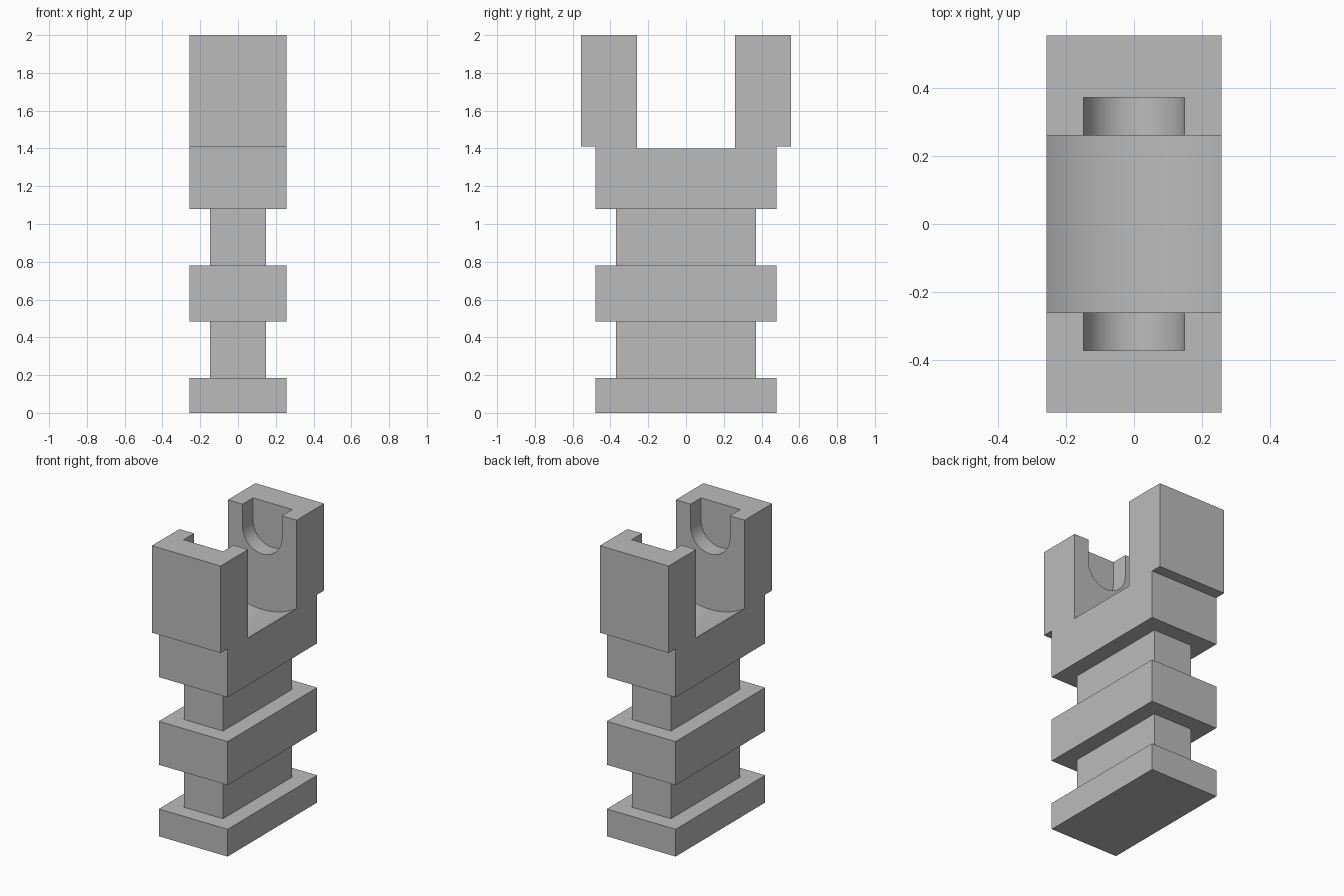
import bpy, bmesh, math
from mathutils import Vector

cube = bpy.data.objects.get("Cube")
if cube:
    bpy.data.objects.remove(cube, do_unlink=True)

grey = bpy.data.materials.new("plain_grey")
grey.use_nodes = True
colour = (0.5, 0.5, 0.5, 1)
grey.diffuse_color = colour
grey.node_tree.nodes["Principled BSDF"].inputs["Base Color"].default_value = colour

HALF_W = 0.258      # half width of the wide blocks
GAP = 0.26          # half length of the opening
TOP = 2.0


def extrude(name, outline, direction):
    """Make a solid from a flat outline swept along a direction."""
    bm = bmesh.new()
    face = bm.faces.new([bm.verts.new(p) for p in outline])
    swept = bmesh.ops.extrude_face_region(bm, geom=[face])["geom"]
    bmesh.ops.translate(bm, vec=Vector(direction),
                        verts=[v for v in swept if isinstance(v, bmesh.types.BMVert)])
    bmesh.ops.recalc_face_normals(bm, faces=bm.faces)
    mesh = bpy.data.meshes.new(name)
    bm.to_mesh(mesh)
    bm.free()
    mesh.materials.append(grey)
    obj = bpy.data.objects.new(name, mesh)
    bpy.context.collection.objects.link(obj)
    return obj


def block(name, half_x, half_y, z0, z1):
    outline = [(sx * half_x, sy * half_y, z0)
               for sx, sy in ((-1, -1), (1, -1), (1, 1), (-1, 1))]
    return extrude(name, outline, (0, 0, z1 - z0))


def arc(cx, cz, radius, start, end, y, steps=32):
    angles = [start + (end - start) * i / steps for i in range(steps + 1)]
    return [(cx + radius * math.cos(a), y, cz + radius * math.sin(a)) for a in angles]


# Stepped column: foot, neck, collar, neck
block("foot", HALF_W, 0.48, 0, 0.185)
block("lower_neck", 0.147, 0.37, 0.185, 0.485)
block("collar", HALF_W, 0.48, 0.485, 0.78)
block("upper_neck", 0.147, 0.37, 0.78, 1.08)

# Fork: one solid, its arms stepping out over the cradle block
side = [(0.48, 1.08), (0.48, 1.41), (0.555, 1.41), (0.555, TOP),
        (GAP, TOP), (GAP, 1.40)]
side += [(-y, z) for y, z in reversed(side)]
fork = extrude("fork", [(-HALF_W, y, z) for y, z in side], (2 * HALF_W, 0, 0))

# Shallow hollow in the floor between the arms
sag = 0.075
radius = (HALF_W ** 2 + sag ** 2) / (2 * sag)
centre_z = 1.40 - sag + radius
half_angle = math.asin((HALF_W + 0.02) / radius)
hollow = arc(0, centre_z, radius, -math.pi / 2 - half_angle,
             -math.pi / 2 + half_angle, -GAP)
hollow += [(HALF_W + 0.02, -GAP, 1.6), (-HALF_W - 0.02, -GAP, 1.6)]
cutters = [extrude("floor_cutter", hollow, (0, 2 * GAP, 0))]

# Round-bottomed bearing slot in the inner face of each arm
SLOT = 0.148
for name, s in (("front", -1), ("back", 1)):
    outline = arc(0, 1.85, SLOT, math.pi, 2 * math.pi, s * 0.2)
    outline += [(SLOT, s * 0.2, TOP + 0.1), (-SLOT, s * 0.2, TOP + 0.1)]
    cutters.append(extrude(name + "_slot_cutter", outline, (0, s * 0.172, 0)))

for cutter in cutters:
    cutter.hide_render = True
    cutter.hide_viewport = True
    mod = fork.modifiers.new(cutter.name, "BOOLEAN")
    mod.operation = "DIFFERENCE"
    mod.solver = "EXACT"
    mod.object = cutter

# Bake the cuts and remove the helpers
bpy.context.view_layer.update()
baked = bpy.data.meshes.new_from_object(
    fork.evaluated_get(bpy.context.evaluated_depsgraph_get()))
fork.modifiers.clear()
fork.data = baked
for cutter in cutters:
    bpy.data.objects.remove(cutter, do_unlink=True)

# Smooth the curved cuts, keep the corners sharp
bpy.ops.object.select_all(action="DESELECT")
fork.select_set(True)
bpy.context.view_layer.objects.active = fork
bpy.ops.object.shade_smooth_by_angle(angle=math.radians(20))
